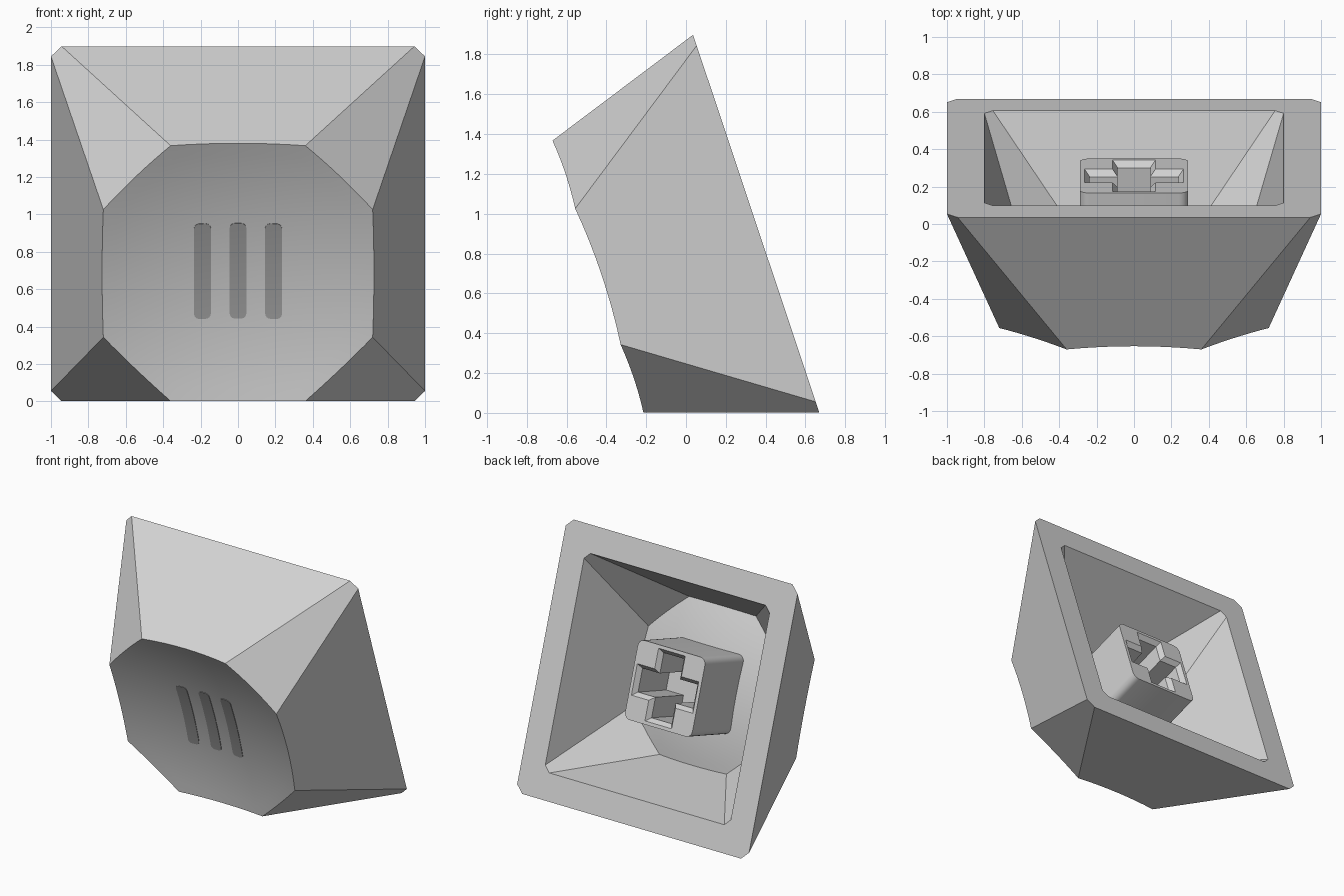
import bpy, bmesh, math
from mathutils import Matrix, Vector

if "Cube" in bpy.data.objects:
    bpy.data.objects.remove(bpy.data.objects["Cube"])

# Tilted working frame: local x, local y up the open base, local z out to the dished face
S, C = 0.317, 0.9484
FRAME = Matrix(((1, 0, 0, 0), (0, -S, -C, 0.3525), (0, C, -S, 0.95), (0, 0, 0, 1)))
HEIGHT, RADIUS = 0.838, 2.95      # cap height and dish radius
LONG, SHORT = 0.72, 0.36          # octagon corner coordinates of the dished face
CHAMFER = 0.057


def material(name, value):
    m = bpy.data.materials.new(name)
    m.diffuse_color = (value, value, value, 1)
    m.use_nodes = True
    m.node_tree.nodes["Principled BSDF"].inputs["Base Color"].default_value = m.diffuse_color
    return m


def finish(bm, name, mat):
    bmesh.ops.recalc_face_normals(bm, faces=bm.faces[:])
    mesh = bpy.data.meshes.new(name)
    bm.to_mesh(mesh)
    bm.free()
    mesh.transform(FRAME)
    mesh.materials.append(mat)
    obj = bpy.data.objects.new(name, mesh)
    bpy.context.collection.objects.link(obj)
    bpy.ops.object.select_all(action='DESELECT')
    obj.select_set(True)
    bpy.context.view_layer.objects.active = obj
    bpy.ops.object.shade_smooth_by_angle(angle=math.radians(25))
    return obj


def octagon(a, b):
    return [Vector(p) for p in ((a, -b), (a, b), (b, a), (-b, a),
                                (-a, b), (-a, -b), (-b, -a), (b, -a))]


def dish(x, y, k=1.0, h=HEIGHT):
    r0 = (LONG ** 2 + SHORT ** 2) * k * k
    return h - (r0 - x * x - y * y) / (2 * RADIUS * k)


def strip(bm, a, b):
    n = len(a)
    for i in range(n):
        bm.faces.new((a[i], a[(i + 1) % n], b[(i + 1) % n], b[i]))


def shell(bm, k, h, seg=8, rings=10):
    """Tapered octagonal walls closed by a dished surface; returns the base loop."""
    base, top = octagon(k, k * (1 - CHAMFER)), octagon(LONG * k, SHORT * k)
    base_v = [bm.verts.new((p.x, p.y, 0)) for p in base]
    rim = []
    for i in range(8):
        p, q = top[i], top[(i + 1) % 8]
        slope = ((base[i] + base[(i + 1) % 8]) - (p + q)) / (2 * h)
        for j in range(seg):
            c = p.lerp(q, j / seg)
            w = h
            for _ in range(6):          # slide the edge down its wall onto the dish
                s = c + slope * (h - w)
                w = dish(s.x, s.y, k, h)
            rim.append(bm.verts.new((s.x, s.y, w)))
    n = len(rim)
    for i in range(8):
        edge = [rim[(i * seg + j) % n] for j in range(seg + 1)]
        bm.faces.new([base_v[(i + 1) % 8], base_v[i]] + edge)
    outer = rim
    for r in range(rings - 1, 0, -1):
        t = r / rings
        ring = [bm.verts.new((v.co.x * t, v.co.y * t, dish(v.co.x * t, v.co.y * t, k, h)))
                for v in rim]
        strip(bm, outer, ring)
        outer = ring
    centre = bm.verts.new((0, 0, dish(0, 0, k, h)))
    for i in range(n):
        bm.faces.new((outer[i], outer[(i + 1) % n], centre))
    return base_v


grey = material("light_grey", 0.65)
dark = material("dark_grey", 0.36)

# Hollow cap: outer shell, inner shell and the flat rim between them
bm = bmesh.new()
outer_base = shell(bm, 1.0, HEIGHT)
inner_base = shell(bm, 0.8, 0.655)
strip(bm, outer_base, inner_base)
finish(bm, "cap_shell", grey)


# Stem: rounded square post with a chamfered cross socket
def rounded_square(half, r, w, seg=5):
    pts = []
    for q in range(4):
        cx, cy = [(1, 1), (-1, 1), (-1, -1), (1, -1)][q]
        for j in range(seg + 1):
            a = math.pi / 2 * (q + j / seg)
            pts.append((cx * (half - r) + r * math.cos(a),
                        cy * (half - r) + r * math.sin(a), w))
    return pts


def cross(a, b, w):
    pts = []
    for q in range(4):
        for x, y in ((a, -b), (a, b), (b, b)):
            for _ in range(q):
                x, y = -y, x
            pts.append((x, y, w))
    return pts


bm = bmesh.new()
add = lambda pts: [bm.verts.new(p) for p in pts]
post_end, post_root = add(rounded_square(0.29, 0.05, 0.10)), add(rounded_square(0.29, 0.05, 0.60))
strip(bm, post_end, post_root)
mouth, throat, floor = (add(cross(a, b, w)) for a, b, w in
                        ((0.265, 0.115, 0.10), (0.237, 0.087, 0.135), (0.237, 0.087, 0.50)))
strip(bm, mouth, throat)
strip(bm, throat, floor)
bm.faces.new(floor)
edges = [bm.edges.get((l[i], l[(i + 1) % len(l)])) for l in (post_end, mouth) for i in range(len(l))]
bmesh.ops.triangle_fill(bm, edges=edges, use_beauty=True, normal=(0, 0, -1))
finish(bm, "stem", grey)

# Three dark bars lying on the dished face
LOW, HIGH, HALF, R = -0.285, 0.25, 0.045, 0.028
corner = [R * (1 - math.cos(math.pi / 2 * i / 4)) for i in range(5)]
rows = [LOW + c for c in corner]
rows += [LOW + R + (HIGH - LOW - 2 * R) * i / 12 for i in range(1, 12)]
rows += [HIGH - c for c in reversed(corner)]
for name, x0 in (("left_bar", -0.19), ("middle_bar", 0.0), ("right_bar", 0.19)):
    bm = bmesh.new()
    previous = None
    for y in rows:
        d = min(y - LOW, HIGH - y, R)
        half = HALF - R + math.sqrt(max(0, R * R - (R - d) ** 2))
        xs = [x0 - half, x0, x0 + half]
        loop = [bm.verts.new((x, y, dish(x, y) + 0.004)) for x in xs]
        loop += [bm.verts.new((x, y, dish(x, y) - 0.003)) for x in reversed(xs)]
        if previous:
            strip(bm, previous, loop)
        else:
            bm.faces.new(loop)
        previous = loop
    bm.faces.new(previous)
    finish(bm, name, dark)
